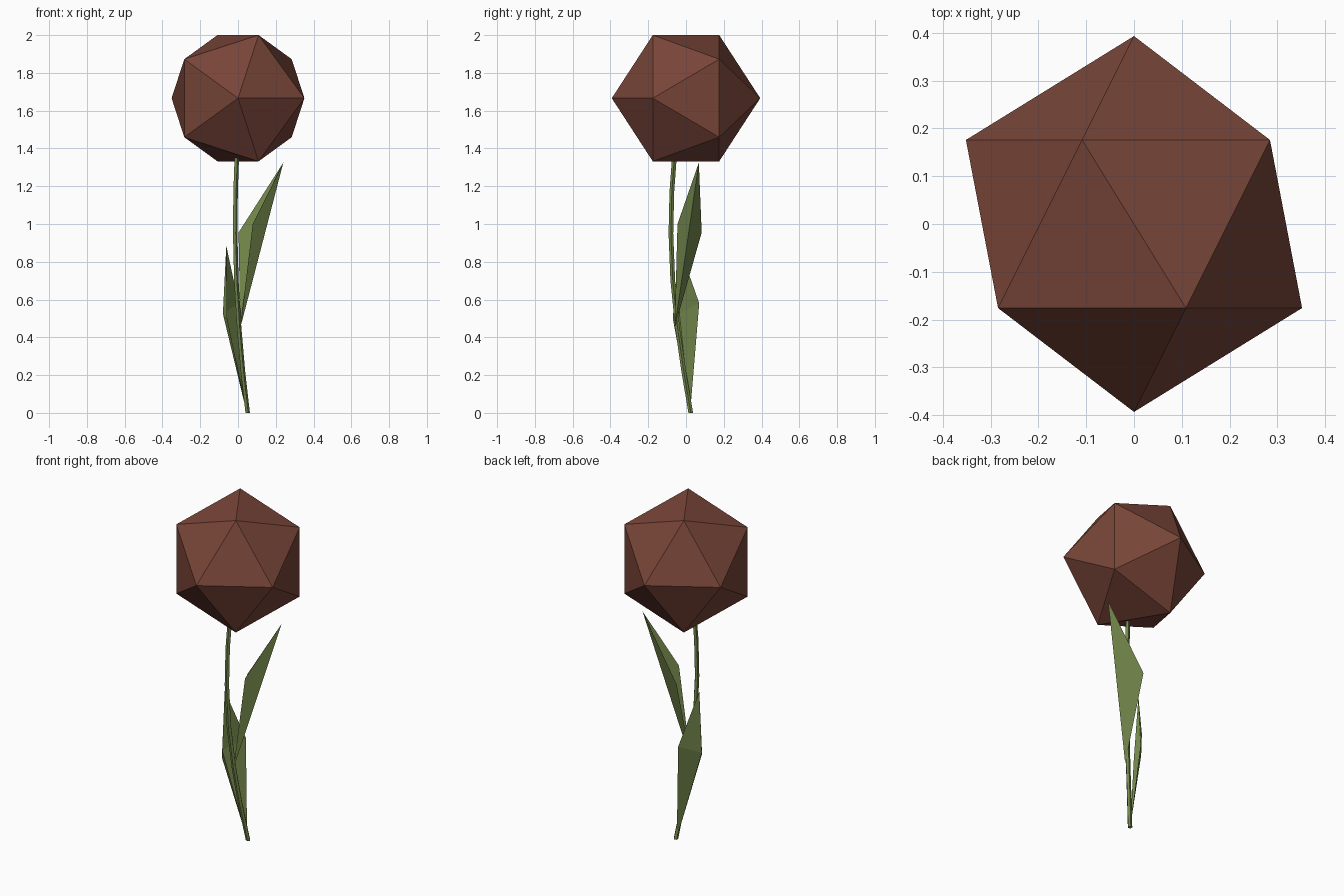
import bpy, math
from mathutils import Vector

if "Cube" in bpy.data.objects:
    bpy.data.objects.remove(bpy.data.objects["Cube"])


def material(name, color):
    m = bpy.data.materials.new(name)
    m.diffuse_color = (*color, 1)
    m.use_nodes = True
    m.node_tree.nodes["Principled BSDF"].inputs["Base Color"].default_value = m.diffuse_color
    return m


BROWN = material("brown", (0.19, 0.06, 0.04))
GREEN = material("green", (0.17, 0.24, 0.07))


def mesh_object(name, verts, faces, mat):
    me = bpy.data.meshes.new(name)
    me.from_pydata(verts, [], faces)
    me.update()
    ob = bpy.data.objects.new(name, me)
    bpy.context.collection.objects.link(ob)
    me.materials.append(mat)
    return ob


# flower head: icosahedron with its pole along the front-back axis
bpy.ops.mesh.primitive_ico_sphere_add(subdivisions=1, radius=0.393,
                                      location=(0, 0, 1.666),
                                      rotation=(math.pi / 2, 0, 0))
head = bpy.context.object
head.name = "flower_head"
head.data.materials.append(BROWN)

# curved stem: five-sided tube swept along a path
path = [(0.05, 0.025, 0), (0.025, -0.012, 0.22), (0.005, -0.045, 0.45),
        (-0.01, -0.07, 0.7), (-0.016, -0.08, 0.95), (-0.014, -0.075, 1.17),
        (-0.006, -0.058, 1.4)]
SIDES = 5
verts, faces = [], []
for p in path:
    for k in range(SIDES):
        a = math.tau * k / SIDES
        verts.append((p[0] + 0.013 * math.cos(a), p[1] + 0.013 * math.sin(a), p[2]))
for i in range(len(path) - 1):
    for k in range(SIDES):
        a, b = i * SIDES + k, i * SIDES + (k + 1) % SIDES
        faces.append((a, b, b + SIDES, a + SIDES))
faces += [tuple(reversed(range(SIDES))),
          tuple(range(len(verts) - SIDES, len(verts)))]
mesh_object("stem", verts, faces, GREEN)


# leaf: two wings folded along an outer midrib
def leaf(name, base, tip, wing_a, rib, wing_b):
    mesh_object(name, [base, wing_a, rib, wing_b, tip],
                [(0, 2, 1), (2, 4, 1), (0, 3, 2), (2, 3, 4)], GREEN)


leaf("upper_leaf", (0.012, -0.06, 0.45), (0.24, 0.068, 1.325),
     (0.003, 0.083, 0.955), (0.145, 0.015, 0.96), (0.078, -0.045, 1.0))
leaf("lower_leaf", (0.045, 0.022, 0.005), (-0.062, -0.037, 0.885),
     (-0.057, -0.07, 0.50), (-0.08, -0.035, 0.525), (0.003, 0.07, 0.58))
